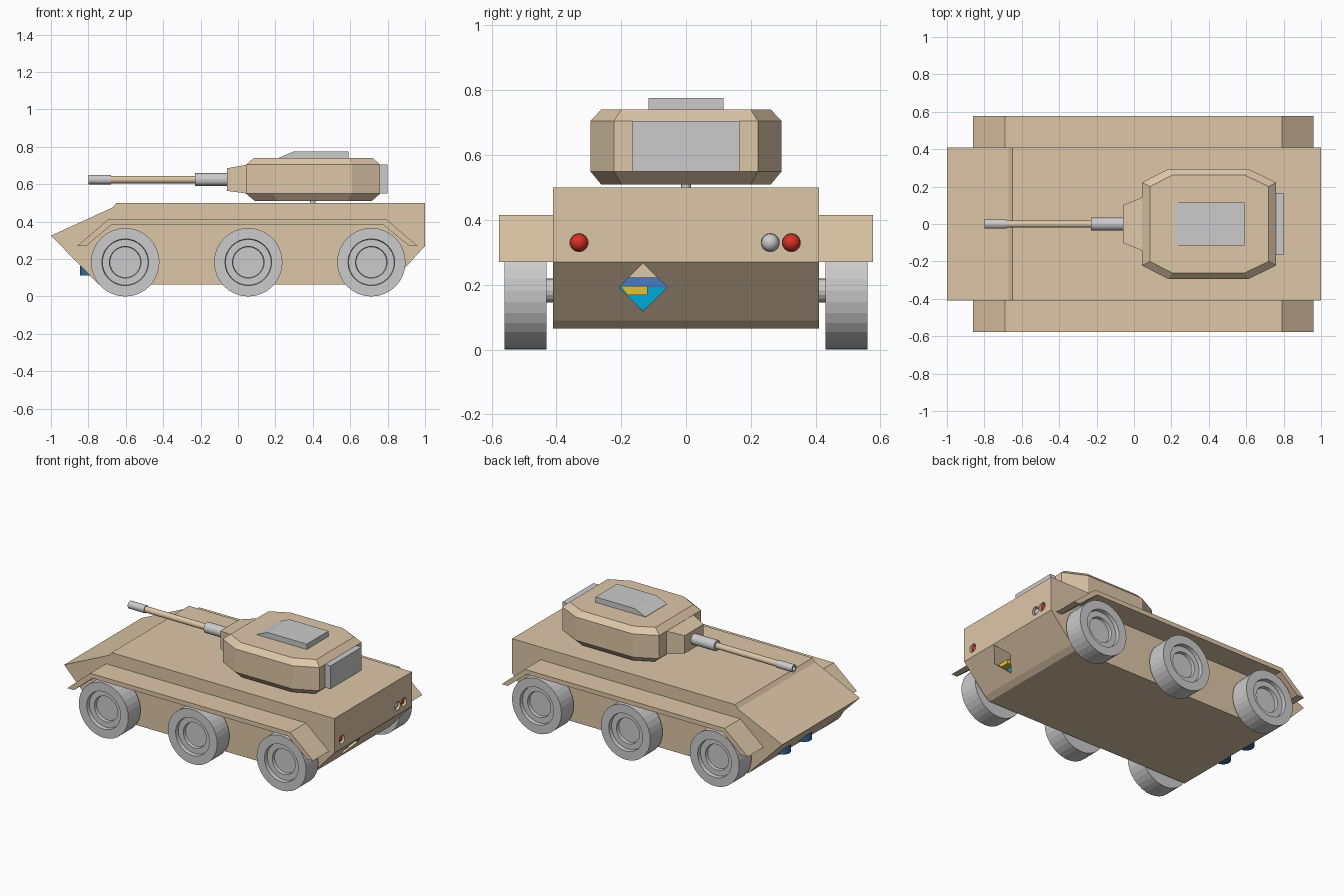
import bpy, bmesh, math
from mathutils import Matrix, Vector

if "Cube" in bpy.data.objects:
    bpy.data.objects.remove(bpy.data.objects["Cube"])


def mat(name, rgb):
    m = bpy.data.materials.new(name)
    m.diffuse_color = (*rgb, 1)
    m.use_nodes = True
    m.node_tree.nodes["Principled BSDF"].inputs["Base Color"].default_value = m.diffuse_color
    return m


SAND = mat("sand", (0.73, 0.57, 0.39))
RED = mat("red", (0.7, 0.03, 0.02))
BLUE = mat("blue", (0.06, 0.2, 0.55))
DARK_BLUE = mat("dark_blue", (0.04, 0.15, 0.36))
CYAN = mat("cyan", (0.0, 0.4, 0.7))
YELLOW = mat("yellow", (0.75, 0.55, 0.04))


def finish(name, bm, material=None):
    bmesh.ops.remove_doubles(bm, verts=bm.verts, dist=1e-5)
    bmesh.ops.recalc_face_normals(bm, faces=bm.faces)
    me = bpy.data.meshes.new(name)
    bm.to_mesh(me)
    bm.free()
    ob = bpy.data.objects.new(name, me)
    bpy.context.collection.objects.link(ob)
    if material:
        me.materials.append(material)
    return ob


def loft(name, rings, material=None, closed_ends=True):
    """Skin a list of equal-length rings of points."""
    bm = bmesh.new()
    vs = [[bm.verts.new(p) for p in r] for r in rings]
    n = len(vs[0])
    for a, b in zip(vs, vs[1:]):
        for i in range(n):
            j = (i + 1) % n
            bm.faces.new((a[i], a[j], b[j], b[i]))
    if closed_ends:
        bm.faces.new(vs[0])
        bm.faces.new(vs[-1])
    return finish(name, bm, material)


def prism_y(name, xz, y0, y1, material=None):
    return loft(name, [[(x, y, z) for x, z in xz] for y in (y0, y1)], material)


def prism_x(name, yz, x0, x1, material=None):
    return loft(name, [[(x, y, z) for y, z in yz] for x in (x0, x1)], material)


def lathe(name, profile, origin, axis, material=None, seg=32):
    """Revolve (radius, distance) points around an axis."""
    rot = Vector((0, 0, 1)).rotation_difference(Vector(axis)).to_matrix().to_4x4()
    m = Matrix.Translation(origin) @ rot
    rings = [[m @ Vector((max(r, 1e-4) * math.cos(t), max(r, 1e-4) * math.sin(t), d))
              for t in (2 * math.pi * i / seg for i in range(seg))]
             for r, d in profile]
    return loft(name, rings, material)


def rect(y0, y1, z0, z1):
    return [(y0, z0), (y1, z0), (y1, z1), (y0, z1)]


# hull
hull = prism_y("hull", [(-1, 0.325), (-0.67, 0.476), (-0.65, 0.5), (1, 0.5), (1, 0.27),
                        (0.836, 0.09), (0.80, 0.065), (-0.745, 0.065)], -0.41, 0.41, SAND)


def cut(cutter):
    cutter.hide_render = True
    cutter.hide_viewport = True
    cutter.display_type = 'WIRE'
    mod = hull.modifiers.new(cutter.name, 'BOOLEAN')
    mod.operation = 'DIFFERENCE'
    mod.solver = 'EXACT'
    mod.object = cutter


# recessed rear lamps
for name, y, m in (("left_tail_lamp", -0.33, RED), ("reverse_lamp", 0.26, None),
                   ("right_tail_lamp", 0.325, RED)):
    cut(lathe(name + "_cutter", [(0.028, 0), (0.028, 0.08)], (0.97, y, 0.33), (1, 0, 0), seg=24))
    dome = [(0.0275 * math.cos(a), 0.0275 * math.sin(a))
            for a in (math.pi / 2 * i / 6 for i in range(7))]
    lamp = lathe(name, dome, (0.9695, y, 0.33), (1, 0, 0), m, 24)
    lamp.data.shade_smooth()

# diamond recess with coloured panels on the sloped rear plate
cy, cz, h = -0.133, 0.192, 0.074
cut(prism_x("rear_recess_cutter", [(cy - h, cz), (cy, cz - h), (cy + h, cz), (cy, cz + h)],
            0.845, 1.05))
prism_x("recess_lower_panel", [(cy - h, cz), (cy, cz - h), (cy + h, cz)], 0.84, 0.852, CYAN)
k = 0.03
prism_x("recess_middle_panel", [(cy - h, cz), (cy + h, cz), (cy + h - k, cz + k),
                                (cy - h + k, cz + k)], 0.84, 0.852, BLUE)
prism_x("recess_yellow_bar", [(cy - h + 0.005, cz + 0.004), (cy - h + 0.026, cz - 0.024),
                              (cy + 0.014, cz - 0.024), (cy + 0.014, cz + 0.004)],
        0.845, 0.90, YELLOW)

# fenders, axles and wheels
fender = [(-0.86, 0.27), (-0.69, 0.415), (0.79, 0.415), (0.96, 0.27),
          (0.915, 0.27), (0.775, 0.385), (-0.675, 0.385), (-0.81, 0.27)]
tyre = [(0, 0.43), (0.183, 0.43), (0.183, 0.56), (0.125, 0.56), (0.122, 0.535),
        (0.085, 0.535), (0.082, 0.515), (0, 0.515)]
for side, s in (("left", -1), ("right", 1)):
    prism_y(side + "_fender", fender, s * 0.405, s * 0.577, SAND)
    for pos, x in (("front", -0.603), ("middle", 0.055), ("rear", 0.713)):
        lathe(f"{side}_{pos}_wheel", tyre, (x, 0, 0.183), (0, s, 0))
        lathe(f"{side}_{pos}_axle", [(0.037, 0.40), (0.037, 0.44)], (x, 0, 0.183), (0, s, 0), seg=16)

# towing lugs under the nose
for side, y in (("left", -0.11), ("right", 0.11)):
    lathe(side + "_tow_lug", [(0.05, 0), (0.05, 0.05)], (-0.795, y, 0.113), (0, 0, 1), DARK_BLUE, 20)


# turret
def octagon(x0, x1, c0, c1, w, v, z):
    half = [(x0, -v), (x0 + c0, -w), (x1 - c1, -w), (x1, -v)]
    return [(x, y, z) for x, y in half + [(x, -y) for x, y in reversed(half)]]


wide = (0.043, 0.76, 0.142, 0.15, 0.295, 0.222)
loft("turret", [octagon(0.09, 0.715, 0.12, 0.13, 0.262, 0.20, 0.51), octagon(*wide, 0.55),
                octagon(*wide, 0.705), octagon(0.085, 0.72, 0.12, 0.13, 0.262, 0.20, 0.74)], SAND)
lathe("turret_pivot", [(0.015, 0.48), (0.015, 0.52)], (0.40, 0, 0), (0, 0, 1), None, 16)
prism_y("turret_hatch", [(0.22, 0.735), (0.22, 0.742), (0.30, 0.776), (0.59, 0.776), (0.59, 0.735)],
        -0.115, 0.115)
prism_x("turret_rear_box", rect(-0.165, 0.165, 0.55, 0.705), 0.75, 0.80)

# gun mantlet, sleeve, barrel and muzzle
loft("gun_mantlet", [[(x, y, z) for y, z in rect(-w, w, z0, z1)]
                     for x, w, z0, z1 in ((-0.06, 0.10, 0.565, 0.685), (0.05, 0.145, 0.55, 0.705))], SAND)
gun = (0, 0, 0.625)
lathe("gun_sleeve", [(0.035, 0.05), (0.035, 0.23)], gun, (-1, 0, 0), None, 24)
lathe("gun_barrel", [(0.02, 0.2), (0.02, 0.70)], gun, (-1, 0, 0), SAND, 24)
lathe("gun_muzzle", [(0.025, 0.68), (0.025, 0.80), (0.015, 0.80), (0.015, 0.74)],
      gun, (-1, 0, 0), None, 24)
